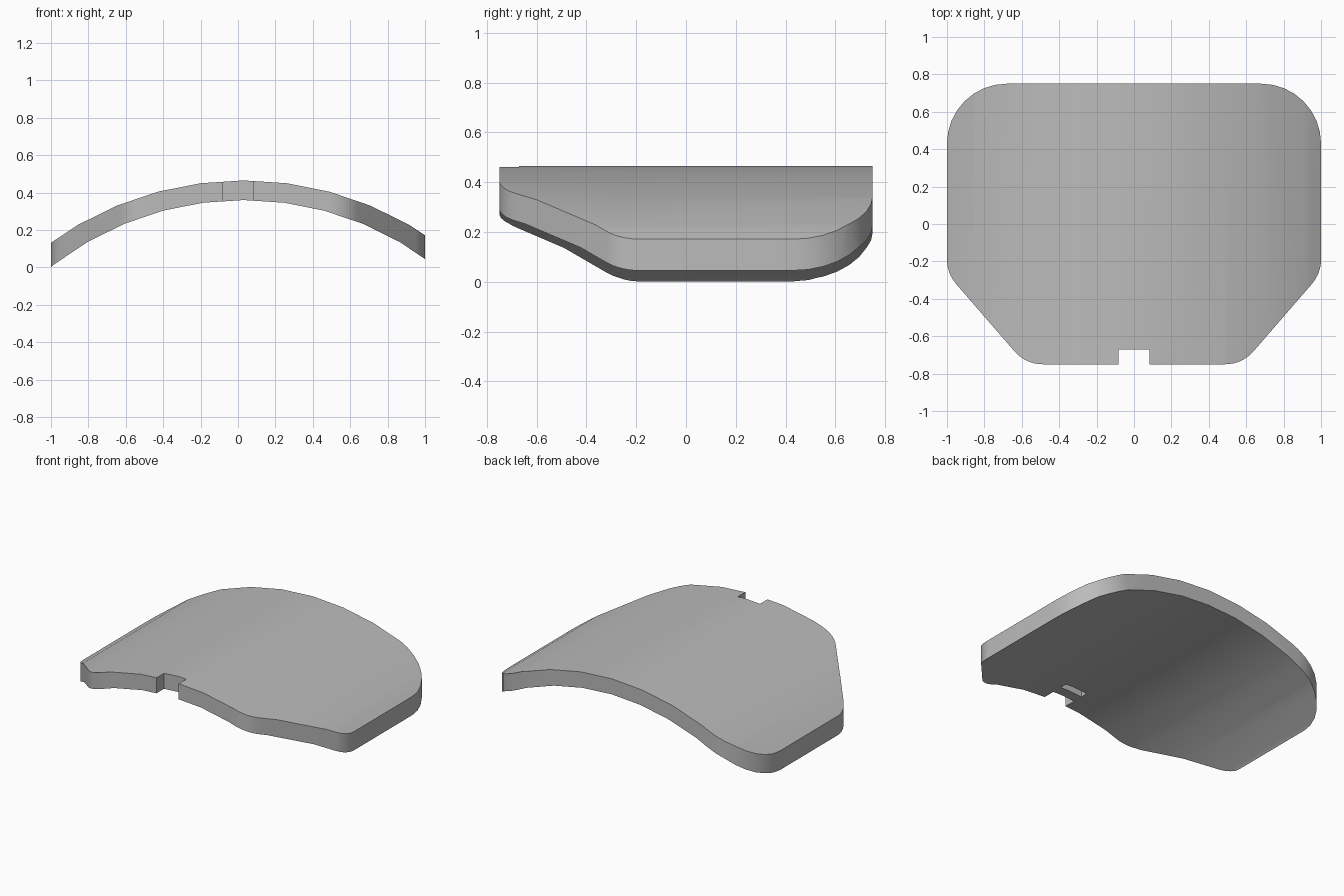
import bpy, bmesh, math
from mathutils import Vector

cube = bpy.data.objects.get("Cube")
if cube:
    bpy.data.objects.remove(cube, do_unlink=True)

CENTRE_X, CENTRE_Z = 0.03, -1.305      # axis of the curved plate
R_OUT, R_IN = 1.77, 1.665
STEP = math.radians(7.5)
DEPTH = 0.75                           # half depth in y


def prism(name, outline, direction):
    """Extrude a closed outline of 3D points along a direction."""
    bm = bmesh.new()
    face = bm.faces.new([bm.verts.new(p) for p in outline])
    ext = bmesh.ops.extrude_face_region(bm, geom=[face])
    bmesh.ops.translate(bm, vec=direction,
                        verts=[g for g in ext["geom"] if isinstance(g, bmesh.types.BMVert)])
    bmesh.ops.recalc_face_normals(bm, faces=bm.faces)
    mesh = bpy.data.meshes.new(name)
    bm.to_mesh(mesh)
    bm.free()
    obj = bpy.data.objects.new(name, mesh)
    bpy.context.collection.objects.link(obj)
    return obj


def box(name, x, y0, y1, z0, z1):
    base = [(-x, y0, z0), (x, y0, z0), (x, y1, z0), (-x, y1, z0)]
    return prism(name, base, (0, 0, z1 - z0))


def rounded(corners, segments=8):
    """Round each (x, y, radius) corner of a polygon with an arc."""
    pts = []
    for i, (x, y, r) in enumerate(corners):
        p = Vector((x, y))
        a = (Vector(corners[i - 1][:2]) - p).normalized()
        b = (Vector(corners[(i + 1) % len(corners)][:2]) - p).normalized()
        half = a.angle(b) / 2
        centre = p + (a + b).normalized() * (r / math.sin(half))
        start = p + a * (r / math.tan(half)) - centre
        end = p + b * (r / math.tan(half)) - centre
        for k in range(segments + 1):
            t = k / segments
            sweep = math.pi - 2 * half
            v = (start * math.sin((1 - t) * sweep) + end * math.sin(t * sweep)) / math.sin(sweep)
            pts.append((*(centre + v), -0.5))
    return pts


def boolean(target, cutter, operation):
    mod = target.modifiers.new(cutter.name, "BOOLEAN")
    mod.operation, mod.solver, mod.object = operation, "EXACT", cutter
    bpy.context.view_layer.objects.active = target
    bpy.ops.object.modifier_apply(modifier=mod.name)
    bpy.data.objects.remove(cutter, do_unlink=True)


def arc(radius, steps):
    return [(CENTRE_X + radius * math.sin(i * STEP), -1,
             CENTRE_Z + radius * math.cos(i * STEP)) for i in steps]


# Curved shell, wider than the finished plate
plate = prism("curved_plate", arc(R_OUT, range(-6, 7)) + arc(R_IN, range(6, -7, -1)), (0, 2, 0))

# Trim to the rounded outline with chamfered front corners
right_half = [(0.579, -DEPTH, 0.2), (1, -0.264, 0.2), (1, DEPTH, 0.32)]
left_half = [(-x, y, r) for x, y, r in reversed(right_half)]
boolean(plate, prism("outline", rounded(right_half + left_half), (0, 0, 1.5)), "INTERSECT")

# Front notch and shallow slot on the underside
boolean(plate, box("notch", 0.083, -0.9, -0.67, 0, 0.8), "DIFFERENCE")
boolean(plate, box("slot", 0.083, -0.60, -0.55, 0.2, 0.41), "DIFFERENCE")

# Colour and shading
grey = bpy.data.materials.new("grey")
grey.use_nodes = True
colour = (0.5, 0.5, 0.5, 1)
grey.diffuse_color = colour
grey.node_tree.nodes["Principled BSDF"].inputs["Base Color"].default_value = colour
plate.data.materials.clear()
plate.data.materials.append(grey)

bpy.ops.object.select_all(action="DESELECT")
plate.select_set(True)
bpy.context.view_layer.objects.active = plate
bpy.ops.object.shade_smooth_by_angle(angle=math.radians(30))
